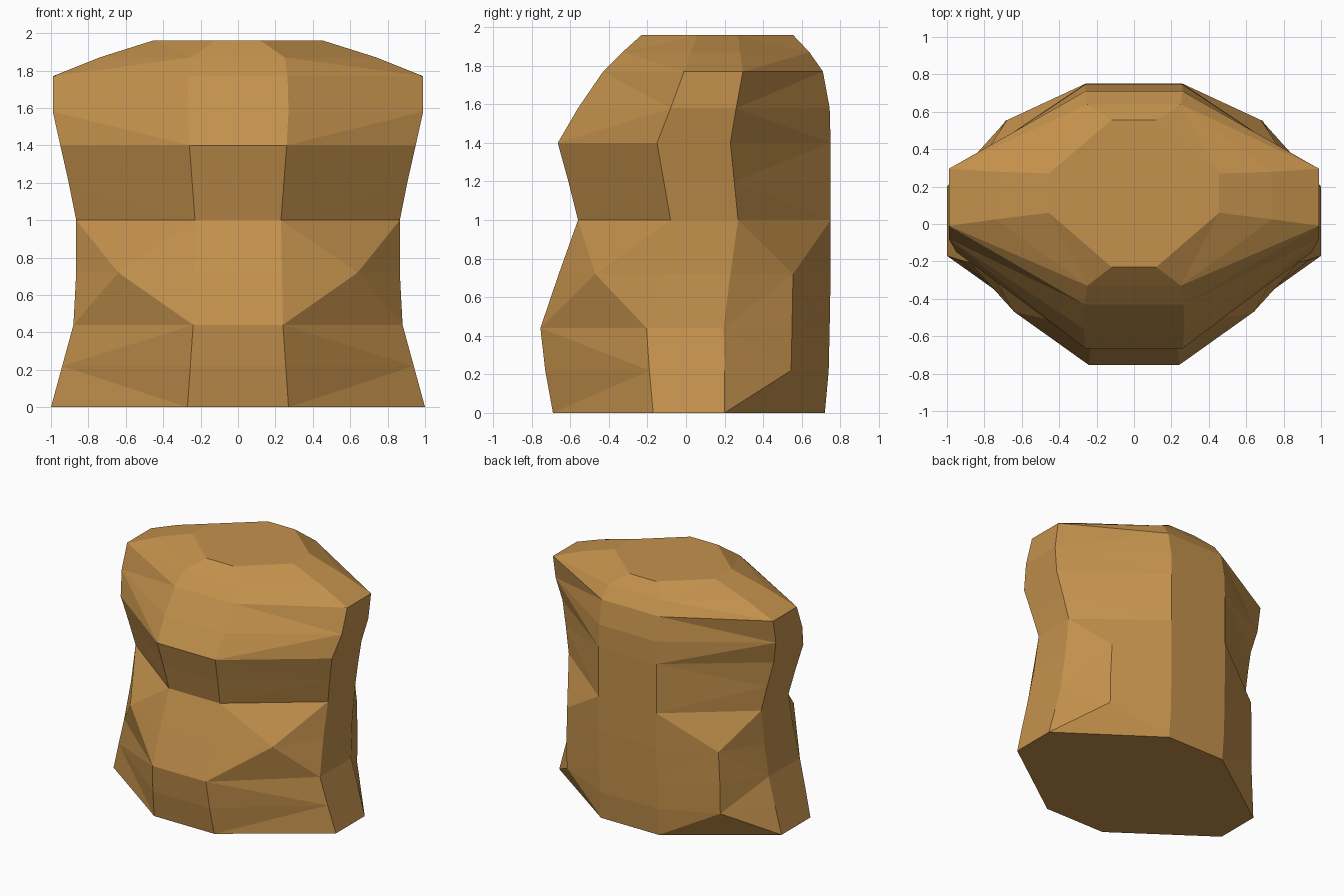
import bpy, bmesh

if "Cube" in bpy.data.objects:
    bpy.data.objects.remove(bpy.data.objects["Cube"])

# Ring levels: z, front x, front y, side x, side front y, side back y, back x, back y
LEVELS = [
    (0.00, 0.27, -0.69, 1.00, -0.17, 0.20, 0.26, 0.72),
    (0.22, 0.255, -0.73, 0.94, -0.19, 0.20, 0.26, 0.74),
    (0.44, 0.24, -0.755, 0.88, -0.205, 0.195, 0.26, 0.745),
    (0.72, 0.235, -0.66, 0.865, -0.14, 0.23, 0.26, 0.75),
    (1.00, 0.23, -0.56, 0.865, -0.08, 0.27, 0.26, 0.75),
    (1.20, 0.245, -0.61, 0.905, -0.115, 0.25, 0.26, 0.75),
    (1.40, 0.26, -0.665, 0.95, -0.15, 0.23, 0.26, 0.75),
    (1.58, 0.27, -0.56, 0.99, -0.08, 0.26, 0.26, 0.745),
    (1.77, 0.265, -0.43, 0.99, -0.01, 0.295, 0.26, 0.71),
    (1.87, 0.25, -0.33, 0.74, 0.025, 0.28, 0.25, 0.64),
    (1.96, 0.12, -0.23, 0.455, 0.06, 0.27, 0.12, 0.555),
]
N = len(LEVELS)

bm = bmesh.new()


def fan(apex, loop):
    """Triangles from one corner or bulge point to every edge of the loop."""
    for a, b in zip(loop, loop[1:] + loop[:1]):
        if apex not in (a, b):
            bm.faces.new((apex, a, b))


def columns(s):
    """Front, side-front, side-back and back corner columns on one side."""
    f, sf, sb, b = [], [], [], []
    for z, xf, yf, xs, ysf, ysb, xb, yb in LEVELS:
        f.append(bm.verts.new((s * xf, yf, z)))
        sf.append(bm.verts.new((s * xs, ysf, z)))
        sb.append(bm.verts.new((s * xs, ysb, z)))
        b.append(bm.verts.new((s * xb, yb, z)))
    return f, sf, sb, b


sides = {s: columns(s) for s in (1, -1)}

for s, (f, sf, sb, b) in sides.items():
    # Flank strip
    for i in range(N - 1):
        bm.faces.new((sf[i], sb[i], sb[i + 1], sf[i + 1]))

    # Bulge points on the diagonal panels
    bulge = bm.verts.new((s * 0.64, -0.47, 0.72))
    low, mid, high = [bm.verts.new((s * x, y, z)) for x, y, z in
                      ((0.69, 0.545, 0.22), (0.69, 0.55, 0.46), (0.68, 0.555, 0.72))]

    # Front diagonal panels, one per two levels
    for i, apex in ((0, sf[1]), (2, bulge), (4, sf[5]), (6, sf[7]), (8, f[9])):
        fan(apex, f[i:i + 3] + sf[i:i + 3][::-1])

    # Back diagonal panels; the lower two share the bulge ridge
    fan(low, b[0:3] + [mid] + sb[0:3][::-1])
    fan(high, b[2:5] + sb[2:5][::-1] + [mid])
    for i, apex in ((4, sb[5]), (6, sb[7]), (8, b[9])):
        fan(apex, b[i:i + 3] + sb[i:i + 3][::-1])

# Front and back centre strips
R, L = sides[1], sides[-1]
for c in (0, 3):
    for i in range(N - 1):
        bm.faces.new((L[c][i], R[c][i], R[c][i + 1], L[c][i + 1]))

# Flat base and top
for i in (0, N - 1):
    bm.faces.new([R[c][i] for c in range(4)] + [L[c][i] for c in (3, 2, 1, 0)])

bmesh.ops.recalc_face_normals(bm, faces=bm.faces[:])
mesh = bpy.data.meshes.new("faceted_block")
bm.to_mesh(mesh)
bm.free()

tan = bpy.data.materials.new("warm tan")
tan.diffuse_color = (0.55, 0.285, 0.073, 1)
tan.use_nodes = True
tan.node_tree.nodes["Principled BSDF"].inputs["Base Color"].default_value = tan.diffuse_color
mesh.materials.append(tan)
block = bpy.data.objects.new("faceted_block", mesh)
bpy.context.collection.objects.link(block)
